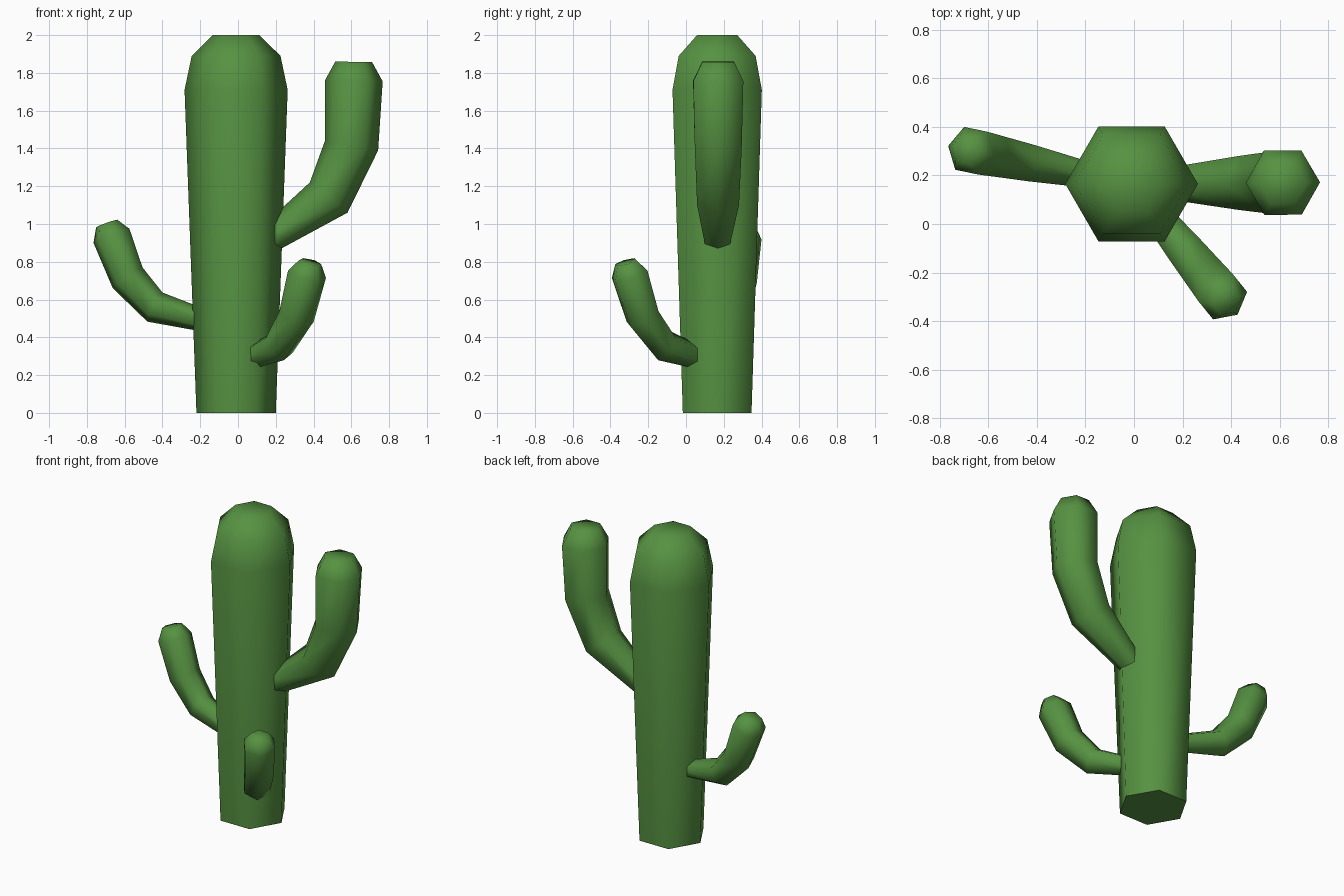
import bpy, bmesh, math
from mathutils import Vector

if "Cube" in bpy.data.objects:
    bpy.data.objects.remove(bpy.data.objects["Cube"])

CX, CY = -0.01, 0.165   # trunk axis
SIDES = 6

green = bpy.data.materials.new("cactus green")
green.diffuse_color = (0.093, 0.287, 0.054, 1)
green.use_nodes = True
green.node_tree.nodes["Principled BSDF"].inputs["Base Color"].default_value = green.diffuse_color


def loft(name, rings):
    """Skin a list of rings with quads, close both ends, shade smooth."""
    bm = bmesh.new()
    loops = [[bm.verts.new(p) for p in ring] for ring in rings]
    for a, b in zip(loops, loops[1:]):
        for i in range(SIDES):
            j = (i + 1) % SIDES
            bm.faces.new((a[i], a[j], b[j], b[i]))
    bm.faces.new(loops[0][::-1])
    bm.faces.new(loops[-1])
    bmesh.ops.recalc_face_normals(bm, faces=bm.faces)
    mesh = bpy.data.meshes.new(name)
    bm.to_mesh(mesh)
    bm.free()
    mesh.materials.append(green)
    obj = bpy.data.objects.new(name, mesh)
    bpy.context.collection.objects.link(obj)
    bpy.ops.object.select_all(action='DESELECT')
    obj.select_set(True)
    bpy.context.view_layer.objects.active = obj
    bpy.ops.object.shade_smooth_by_angle(angle=math.radians(70))
    return obj


def ring(center, u, v, r):
    return [center + (u * math.cos(t) + v * math.sin(t)) * r
            for t in (math.tau * i / SIDES for i in range(SIDES))]


def arm(name, angle, profile, shift=0.0, lift=0.0):
    """Bent arm; profile holds (outer distance, outer z, inner distance, inner z)."""
    a = math.radians(angle)
    out = Vector((math.cos(a), math.sin(a), 0))
    side = Vector((-math.sin(a), math.cos(a), 0))
    base = Vector((CX, CY, lift)) + out * shift
    rings = []
    for od, oz, nd, nz in profile:
        p = base + out * od + Vector((0, 0, oz))
        q = base + out * nd + Vector((0, 0, nz))
        half = (p - q) / 2
        rings.append(ring((p + q) / 2, half.normalized(), side, half.length))
    return loft(name, rings)


# Trunk: flared hexagonal column with a stepped dome
X, Y = Vector((1, 0, 0)), Vector((0, 1, 0))
loft("trunk", [ring(Vector((CX, CY, z)), X, Y, r) for z, r in
               ((0, 0.21), (1.71, 0.273), (1.89, 0.235), (2.0, 0.123))])

# Large arm on the right
arm("right_arm", 0.5, [(0.18, 0.838, 0.11, 0.962), (0.59, 1.06, 0.39, 1.22),
                       (0.752, 1.39, 0.47, 1.44), (0.776, 1.755, 0.47, 1.76),
                       (0.72, 1.857, 0.525, 1.86)])

# Two small arms share one shape
small = [(0.10, 0.416, 0.08, 0.516), (0.48, 0.483, 0.398, 0.637),
         (0.667, 0.66, 0.506, 0.77), (0.771, 0.90, 0.577, 0.975),
         (0.757, 0.982, 0.643, 1.023)]
arm("left_arm", 168.3, small)
arm("front_arm", -51, small, shift=-0.078, lift=-0.204)
